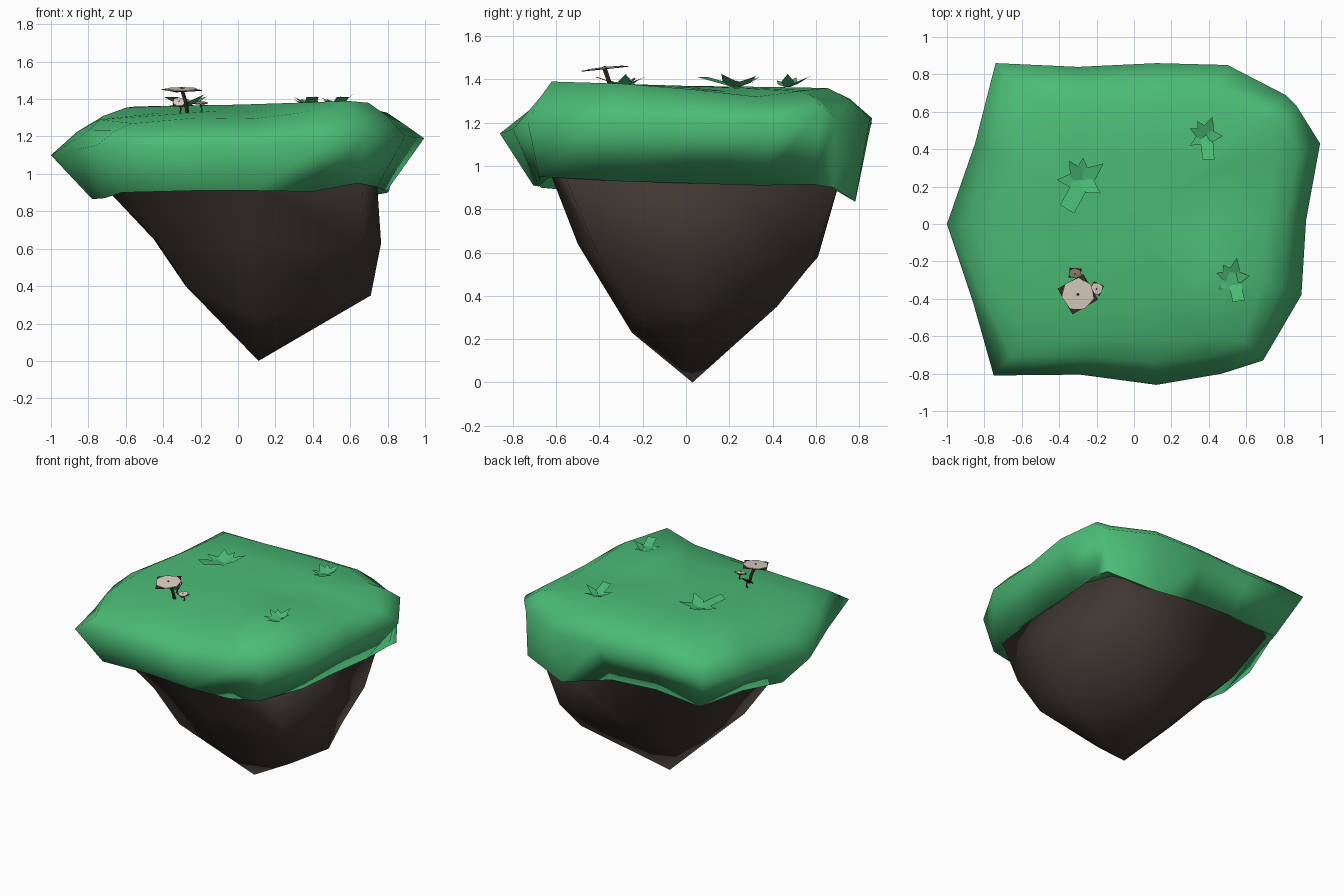
import bpy, bmesh, math
from mathutils import Vector, Matrix

cube = bpy.data.objects.get("Cube")
if cube:
    bpy.data.objects.remove(cube, do_unlink=True)


def material(name, rgb):
    mat = bpy.data.materials.new(name)
    mat.use_nodes = True
    mat.diffuse_color = (*rgb, 1)
    mat.node_tree.nodes["Principled BSDF"].inputs["Base Color"].default_value = (*rgb, 1)
    return mat


GRASS = material("grass green", (0.07, 0.5, 0.18))
EARTH = material("dark earth", (0.05, 0.038, 0.031))
CREAM = material("cap cream", (0.72, 0.64, 0.54))
BROWN = material("stalk brown", (0.05, 0.027, 0.022))


def finish(bm, name, mat, smooth=None):
    """Turn a bmesh into a named object, smooth below the given angle."""
    mesh = bpy.data.meshes.new(name)
    bm.to_mesh(mesh)
    bm.free()
    mesh.materials.append(mat)
    if smooth:
        mesh.shade_smooth()
        mesh.set_sharp_from_angle(angle=math.radians(smooth))
    obj = bpy.data.objects.new(name, mesh)
    bpy.context.collection.objects.link(obj)
    return obj


def loft(name, mat, rings, start, end, smooth):
    """Skin a stack of equal rings, closed by apex points where given."""
    bm = bmesh.new()
    loops = [[bm.verts.new(p) for p in ring] for ring in rings]
    n = len(loops[0])
    for a, b in zip(loops, loops[1:]):
        for i in range(n):
            j = (i + 1) % n
            bm.faces.new((a[i], a[j], b[j], b[i]))
    for apex, loop in ((start, loops[0]), (end, loops[-1])):
        if apex:
            tip = bm.verts.new(apex)
            for i in range(n):
                bm.faces.new((loop[i], loop[(i + 1) % n], tip))
    bmesh.ops.recalc_face_normals(bm, faces=bm.faces)
    return finish(bm, name, mat, smooth)


# Rock: eight-sided rings narrowing to a point, starting at the front right corner
rock_top = [(-.66, -.58, 1), (0, -.64, 1), (.67, -.58, 1), (.74, 0, 1),
            (.68, .73, 1), (.1, .72, 1), (-.64, .66, 1), (-.78, 0, 1)]
rock_middle = [(-.43, -.36, .64), (.05, -.5, .64), (.66, -.41, .6), (.765, 0, .63),
               (.61, .59, .56), (.1, .61, .58), (-.42, .52, .62), (-.45, .05, .65)]
rock_low = [(-.27, -.29, .39), (.1, -.25, .23), (.6, -.25, .32), (.71, .03, .35),
            (.55, .42, .35), (.12, .4, .34), (-.2, .36, .38), (-.28, .05, .4)]
loft("rock_base", EARTH, [rock_top, rock_middle, rock_low], (0, 0, 1), (.11, .03, 0), 100)

# Grass cap columns: rim x, y, z; lip inset and height; plateau inset and height
columns = [
    (-.74, .86, 1.2, .83, .915, .74, 1.36), (-.85, .43, 1.14, .83, .92, .7, 1.355),
    (-1, 0, 1.1, .78, .865, .72, 1.31), (-.86, -.42, 1.13, .83, .87, .86, 1.29),
    (-.75, -.81, 1.155, .83, .9, .75, 1.27), (-.29, -.805, 1.14, .84, .91, .76, 1.3),
    (.12, -.86, 1.15, .82, .91, .72, 1.295), (.47, -.8, 1.17, .85, .905, .77, 1.33),
    (.69, -.73, 1.2, .93, .95, .85, 1.39), (.895, -.38, 1.2, .83, .93, .78, 1.38),
    (.92, .02, 1.2, .83, .92, .77, 1.355), (.995, .43, 1.19, .8, .91, .76, 1.32),
    (.87, .63, 1.27, .93, .915, .83, 1.345), (.81, .69, 1.22, .99, .9, .8, 1.35),
    (.5, .85, 1.22, .92, .835, .77, 1.36),
    (.12, .86, 1.22, .83, .92, .76, 1.36), (-.3, .84, 1.21, .84, .94, .77, 1.36)]
under, lip, rim, shoulder, plateau, middle = [], [], [], [], [], []
for x, y, z, lip_in, lip_z, top_in, top_z in columns:
    for ring, scale, height in (
            (under, .72, 1.0), (lip, lip_in, lip_z), (rim, 1, z),
            (shoulder, (1 + top_in) / 2, (z + top_z) / 2 + .02),
            (plateau, top_in, top_z), (middle, .45, (1.37 + top_z) / 2)):
        ring.append((x * scale, y * scale, height))
loft("grass_cap", GRASS, [under, lip, rim, shoulder, plateau, middle], None, (0, 0, 1.37), 100)


# Tufts: a broad leaf and pointed blades spreading from one spot
def tuft(name, x, y, size, turn):
    bm = bmesh.new()
    place = (Matrix.Translation((x, y, 1.365)) @ Matrix.Rotation(math.radians(turn), 4, "Z")
             @ Matrix.Diagonal((size, size, 1, 1)))

    def face(points):
        bm.faces.new([bm.verts.new(place @ Vector(p)) for p in points])

    face([(-.03, .01, 0), (-.02, -.125, .045), (.045, -.125, .045), (.035, .01, 0)])
    for tx, ty, tz in ((.035, .105, .05), (-.045, .08, .035), (-.085, -.05, .03),
                       (.09, 0, .06), (-.085, .04, .045)):
        side = Vector((-ty, tx, 0)).normalized() * .03
        tip = Vector((tx, ty, tz))
        mid = tip * .4
        face([-side * .5, mid - side, tip, mid + side, side * .5])
    finish(bm, name, GRASS)


tuft("tuft_back_right", -.28, .23, 1.35, -33)
tuft("tuft_back_left", .385, .47, 1, 0)
tuft("tuft_front_left", .53, -.29, 1, 8)


# Mushrooms: thin bent stalk, brown square cap, cream patch with a dark centre spot
def mushroom(name, foot, top, radius, turn, tilt):
    foot, top = Vector(foot), Vector(top)
    thick = radius * .1
    knee = foot.lerp(top, .5) + Vector((.006, .006, 0))
    rings = [[p + Vector((math.cos(a), math.sin(a), 0)) * thick
              for a in (k * math.tau / 5 for k in range(5))] for p in (foot, knee, top)]
    loft(name + "_stalk", BROWN, rings, foot, top, 60)

    place = (Matrix.Translation(top) @ Matrix.Rotation(math.radians(tilt), 4, "X")
             @ Matrix.Rotation(math.radians(turn), 4, "Z"))

    def plate(part, mat, sides, r, low, high):
        outline = [Vector((math.cos(a), math.sin(a), 0)) * r
                   for a in (k * math.tau / sides for k in range(sides))]
        edge = [[place @ (p + Vector((0, 0, z))) for p in outline] for z in (low, high)]
        loft(name + part, mat, edge, place @ Vector((0, 0, low)),
             place @ Vector((0, 0, high + .003)), 30)

    plate("_cap", BROWN, 4, radius, 0, .004)
    plate("_cap_patch", CREAM, 7, radius * .78, .004, .008)
    plate("_cap_spot", BROWN, 6, radius * .08, .01, .012)


mushroom("large_mushroom", (-.27, -.34, 1.31), (-.3, -.375, 1.447), .112, -15, 6)
mushroom("small_mushroom_side", (-.2, -.345, 1.31), (-.2, -.345, 1.375), .042, 20, 8)
mushroom("small_mushroom_back", (-.31, -.27, 1.32), (-.315, -.26, 1.38), .045, 40, 40)
